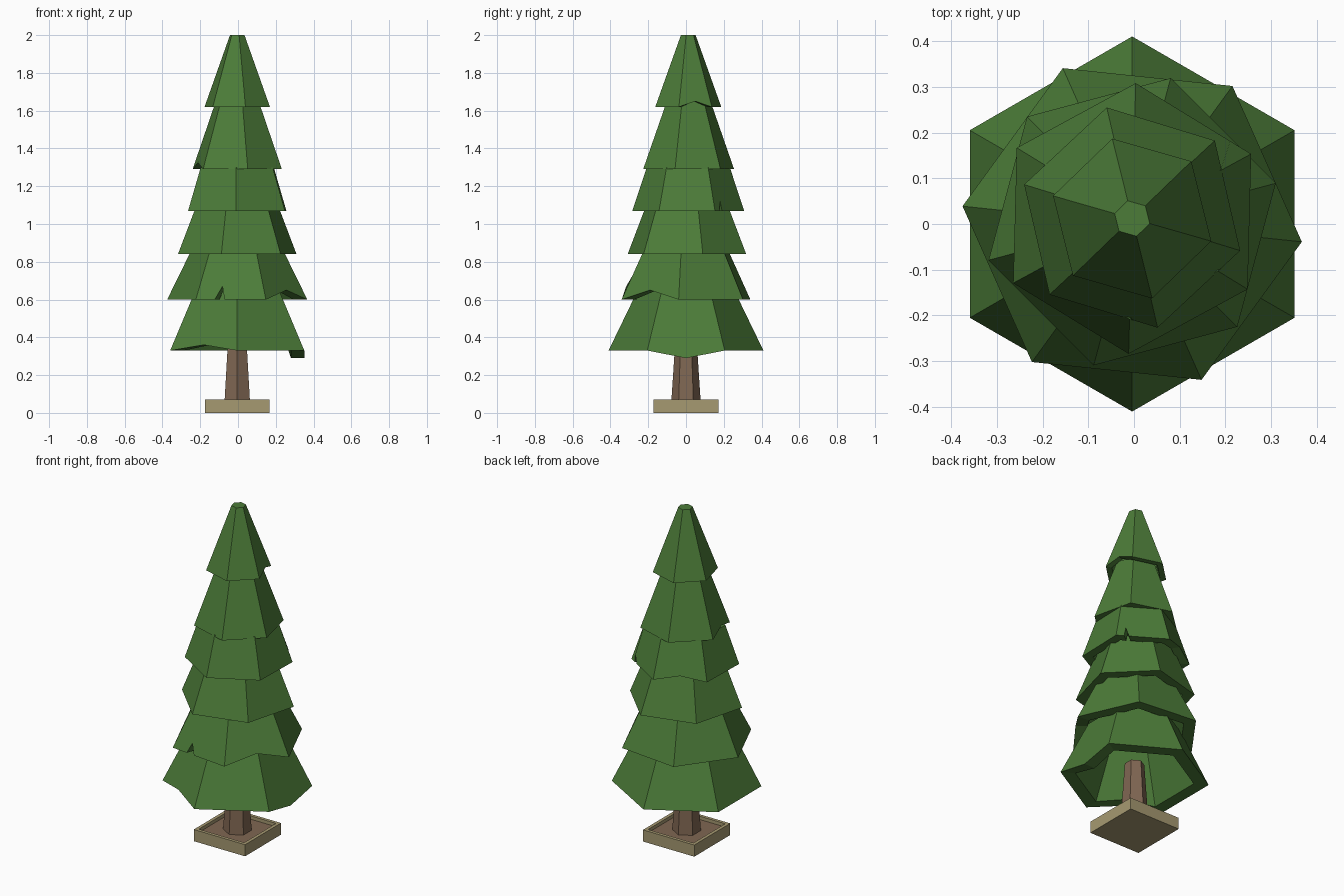
import bpy, bmesh
from math import radians, cos, sin
from mathutils import Vector

if "Cube" in bpy.data.objects:
    bpy.data.objects.remove(bpy.data.objects["Cube"])


def material(name, rgb):
    m = bpy.data.materials.new(name)
    m.use_nodes = True
    m.diffuse_color = (*rgb, 1)
    m.node_tree.nodes["Principled BSDF"].inputs["Base Color"].default_value = (*rgb, 1)
    return m


needle_green = material("needle green", (0.072, 0.2, 0.04))
bark_brown = material("bark brown", (0.215, 0.135, 0.085))
planter_tan = material("planter tan", (0.38, 0.32, 0.165))

CENTRE_X = -0.004


def finish(name, bm, *mats):
    bmesh.ops.recalc_face_normals(bm, faces=bm.faces)
    mesh = bpy.data.meshes.new(name)
    bm.to_mesh(mesh)
    bm.free()
    for m in mats:
        mesh.materials.append(m)
    obj = bpy.data.objects.new(name, mesh)
    bpy.context.collection.objects.link(obj)
    return obj


def corner(radius, turn, i, y, z):
    a = radians(turn + 60 * i)
    return Vector((CENTRE_X + radius * cos(a), y + radius * sin(a), z))


def foliage_tier(name, z0, r0, z1, r1, turn, y=0.0, dents=()):
    """Hollow six-sided skirt; dents are (side, fraction along side, lift)."""
    bm = bmesh.new()

    def shell(scale, top_z):
        low = [corner(r0 * scale, turn, i, y, z0) for i in range(6)]
        top = [bm.verts.new(corner(r1 * scale, turn, i, y, top_z)) for i in range(6)]
        hem = [bm.verts.new(p) for p in low]
        sides = []
        for i in range(6):
            j = (i + 1) % 6
            mids = [bm.verts.new(low[i].lerp(low[j], t) + Vector((0, 0, lift)))
                    for side, t, lift in dents if side == i]
            sides.append([hem[i], *mids, hem[j]])
            bm.faces.new(sides[-1] + [top[j], top[i]])
        bm.faces.new(top)
        return sides

    outer = shell(1.0, z1)
    inner = shell(0.8, z1 - 0.04)
    # Hem joining the outside to the hollow
    for a, b in zip(outer, inner):
        for k in range(len(a) - 1):
            bm.faces.new((a[k], a[k + 1], b[k + 1], b[k]))
    return finish(name, bm, needle_green)


# Foliage, from the ground up
foliage_tier("foliage_tier_1", 0.33, 0.41, 0.65, 0.255, 30,
             dents=[(3, 0.5, 0.03), (5, 0.5, -0.04)])
foliage_tier("foliage_tier_2", 0.60, 0.373, 0.90, 0.225, -6,
             dents=[(4, 0.27, 0), (4, 0.38, 0.07), (4, 0.41, 0), (5, 0.5, 0.05)])
foliage_tier("foliage_tier_3", 0.84, 0.325, 1.12, 0.215, 15, 0.005)
foliage_tier("foliage_tier_4", 1.07, 0.296, 1.30, 0.22, 28.5, 0.012,
             dents=[(0, 0.15, 0), (0, 0.18, 0.05), (0, 0.24, 0), (1, 0.5, 0.03)])
foliage_tier("foliage_tier_5", 1.29, 0.247, 1.66, 0.115, 43, 0.014,
             dents=[(2, 0.5, 0.035)])
foliage_tier("foliage_tier_6", 1.62, 0.18, 2.0, 0.04, 44, 0.012,
             dents=[(5, 0.5, 0.03)])

# Tapered trunk
bm = bmesh.new()
rings = [[bm.verts.new(corner(r, 30, i, 0, z)) for i in range(6)]
         for r, z in ((0.079, 0.04), (0.054, 0.42))]
for ring in rings:
    bm.faces.new(ring)
for i in range(6):
    j = (i + 1) % 6
    bm.faces.new((rings[0][i], rings[0][j], rings[1][j], rings[1][i]))
finish("trunk", bm, bark_brown)

# Square planter with a sunken bed of soil
bm = bmesh.new()
bmesh.ops.create_cube(bm, size=1)
bmesh.ops.scale(bm, vec=(0.342, 0.342, 0.07), verts=bm.verts)
bmesh.ops.translate(bm, vec=(CENTRE_X, 0, 0.035), verts=bm.verts)
bm.normal_update()
lid = max(bm.faces, key=lambda f: f.calc_center_median().z)
bmesh.ops.inset_region(bm, faces=[lid], thickness=0.028)
soil = bmesh.ops.extrude_discrete_faces(bm, faces=[lid])["faces"][0]
bmesh.ops.translate(bm, vec=(0, 0, -0.02), verts=soil.verts)
soil.material_index = 1
finish("planter", bm, planter_tan, bark_brown)
